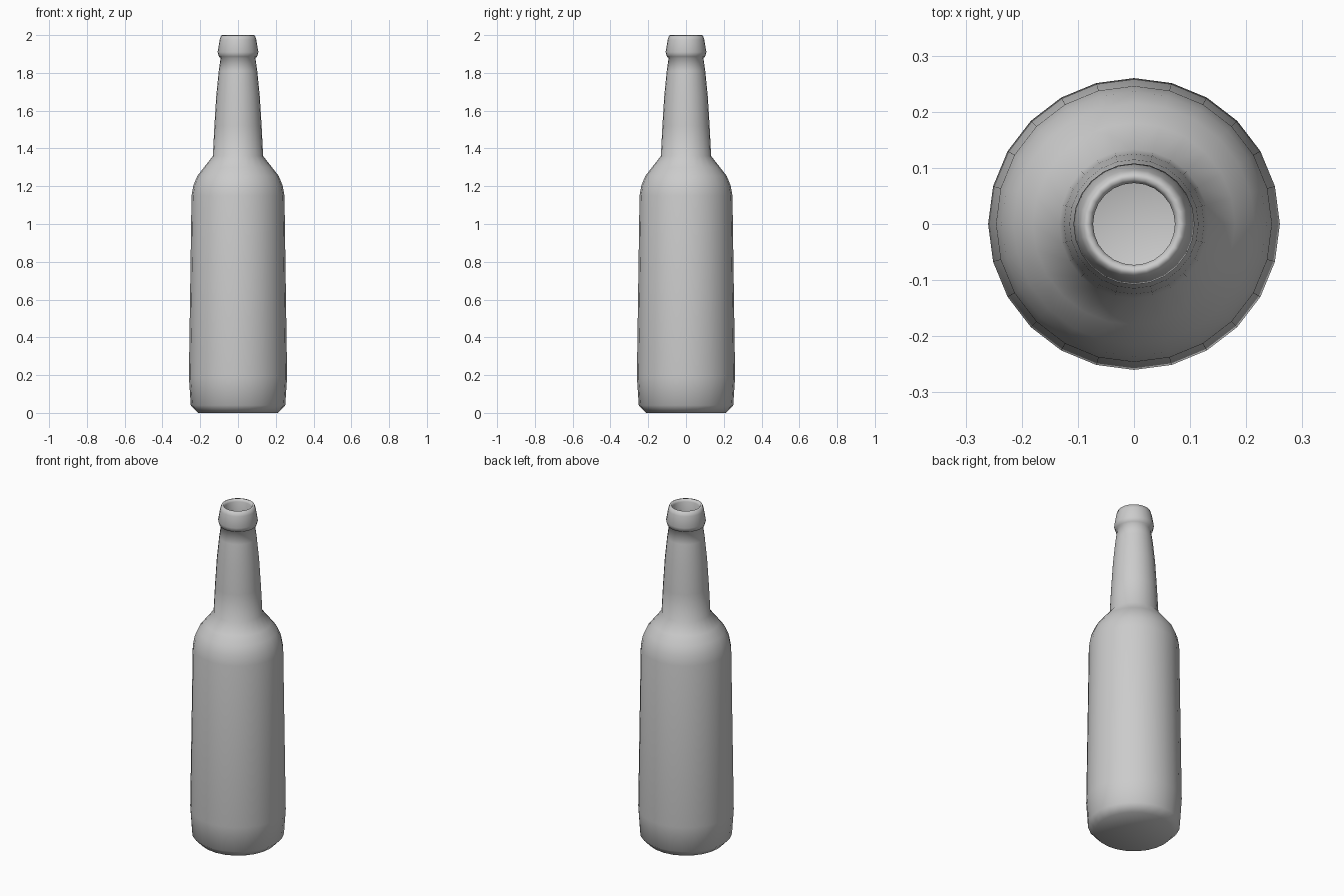
import bpy, bmesh
from math import pi, cos, sin

if "Cube" in bpy.data.objects:
    bpy.data.objects.remove(bpy.data.objects["Cube"])

SIDES = 24

# Closed wall profile (radius, height): outside bottom to lip, then inside down
outer = [(0.212, 0.005), (0.25, 0.04), (0.26, 0.19), (0.246, 1.15), (0.236, 1.205),
         (0.215, 1.255), (0.18, 1.3), (0.133, 1.36), (0.125, 1.52), (0.115, 1.68),
         (0.102, 1.81), (0.092, 1.88), (0.101, 1.885), (0.108, 1.91),
         (0.097, 1.975), (0.09, 1.998)]
inner = [(0.08, 2.0), (0.073, 1.985), (0.073, 1.88), (0.105, 1.52), (0.113, 1.36),
         (0.195, 1.255), (0.226, 1.15), (0.24, 0.19), (0.21, 0.04)]


def lathe(name, profile, bottom_z, floor_z):
    bm = bmesh.new()
    rings = [[bm.verts.new((r * cos(2 * pi * i / SIDES), r * sin(2 * pi * i / SIDES), z))
              for i in range(SIDES)] for r, z in profile]
    for a, b in zip(rings, rings[1:]):
        for i in range(SIDES):
            j = (i + 1) % SIDES
            bm.faces.new((a[i], a[j], b[j], b[i]))
    # Base and inner floor
    for ring, z in ((rings[0], bottom_z), (rings[-1], floor_z)):
        centre = bm.verts.new((0, 0, z))
        for i in range(SIDES):
            bm.faces.new((centre, ring[i], ring[(i + 1) % SIDES]))
    bmesh.ops.recalc_face_normals(bm, faces=bm.faces)
    mesh = bpy.data.meshes.new(name)
    bm.to_mesh(mesh)
    bm.free()
    mesh.shade_smooth()
    obj = bpy.data.objects.new(name, mesh)
    bpy.context.collection.objects.link(obj)
    return obj


# Settle the base on the ground
outer[0] = (0.212, 0.0)
lathe("bottle", outer + inner, 0.01, 0.04)
